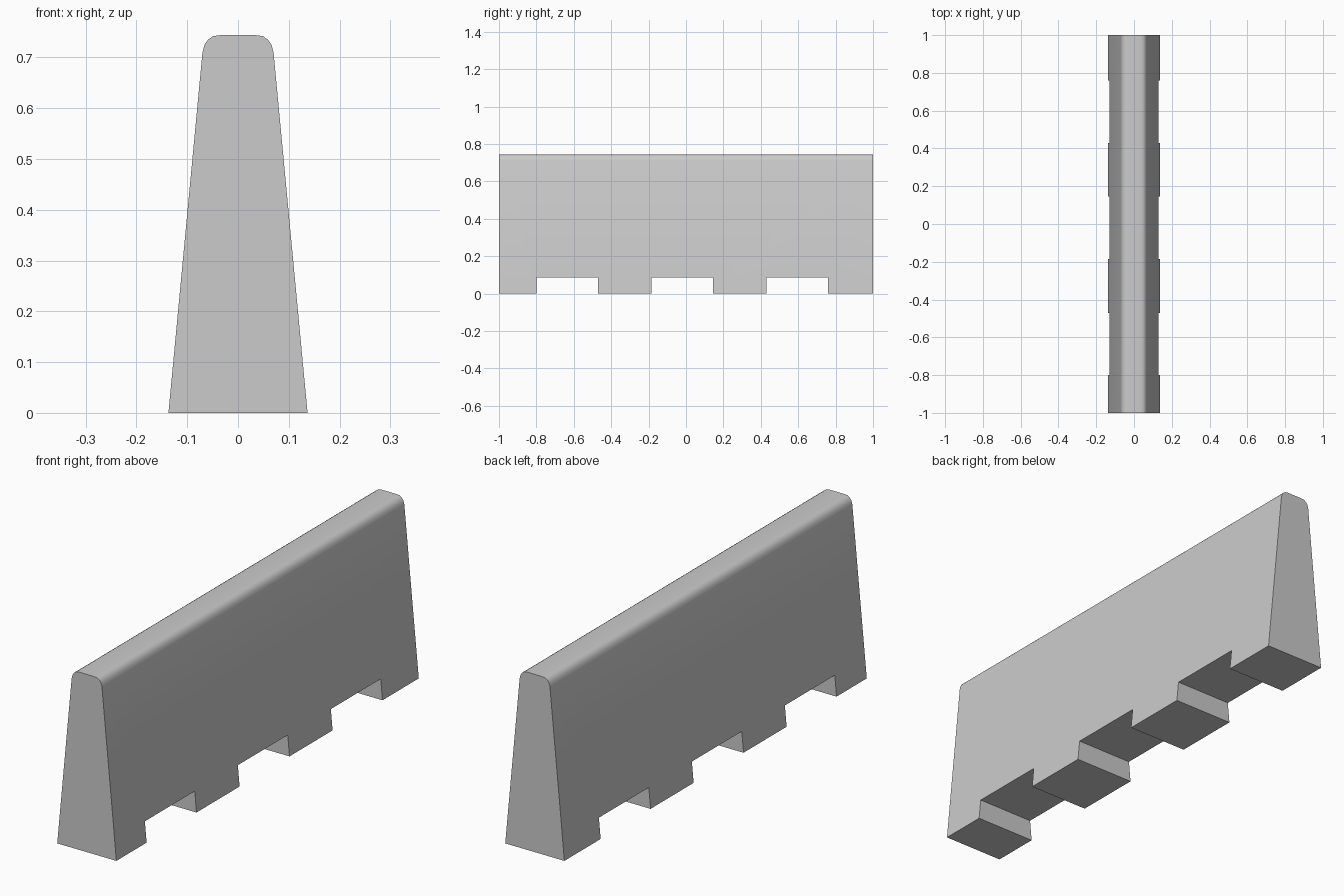
import bpy
import bmesh
import math

LENGTH = 2.0
NOTCH_HEIGHT = 0.087
NOTCH_SPANS = [(-0.80, -0.47), (-0.185, 0.145), (0.43, 0.76)]

default_cube = bpy.data.objects.get("Cube")
if default_cube:
    bpy.data.objects.remove(default_cube, do_unlink=True)

# Plain concrete
concrete = bpy.data.materials.new("concrete_grey")
concrete.use_nodes = True
colour = (0.6, 0.6, 0.6, 1)
concrete.diffuse_color = colour
concrete.node_tree.nodes["Principled BSDF"].inputs["Base Color"].default_value = colour


def extrude_profile(name, points, y0, y1):
    """Solid with an x-z outline running from y0 to y1."""
    bm = bmesh.new()
    face = bm.faces.new([bm.verts.new((x, y0, z)) for x, z in points])
    result = bmesh.ops.extrude_face_region(bm, geom=[face])
    moved = [v for v in result["geom"] if isinstance(v, bmesh.types.BMVert)]
    bmesh.ops.translate(bm, verts=moved, vec=(0, y1 - y0, 0))
    bmesh.ops.recalc_face_normals(bm, faces=bm.faces)
    mesh = bpy.data.meshes.new(name)
    bm.to_mesh(mesh)
    bm.free()
    mesh.materials.append(concrete)
    obj = bpy.data.objects.new(name, mesh)
    bpy.context.collection.objects.link(obj)
    return obj


# Tapered barrier with rounded top shoulders
half = [(0.137, 0), (0.07, 0.71), (0.066, 0.725), (0.059, 0.735),
        (0.049, 0.742), (0.035, 0.744)]
outline = half + [(-x, z) for x, z in reversed(half)]
barrier = extrude_profile("barrier_body", outline, -LENGTH / 2, LENGTH / 2)

# Notches through the foot
box = [(-0.3, -0.1), (0.3, -0.1), (0.3, NOTCH_HEIGHT), (-0.3, NOTCH_HEIGHT)]
bpy.context.view_layer.objects.active = barrier
for y0, y1 in NOTCH_SPANS:
    cutter = extrude_profile("notch_cutter", box, y0, y1)
    cutter.hide_render = True
    cut = barrier.modifiers.new("notch", "BOOLEAN")
    cut.operation = "DIFFERENCE"
    cut.solver = "EXACT"
    cut.object = cutter
    bpy.ops.object.modifier_apply(modifier=cut.name)
    bpy.data.objects.remove(cutter, do_unlink=True)

# Smooth shoulders, crisp ends and notches
bpy.ops.object.select_all(action="DESELECT")
barrier.select_set(True)
bpy.ops.object.shade_smooth_by_angle(angle=math.radians(30))
